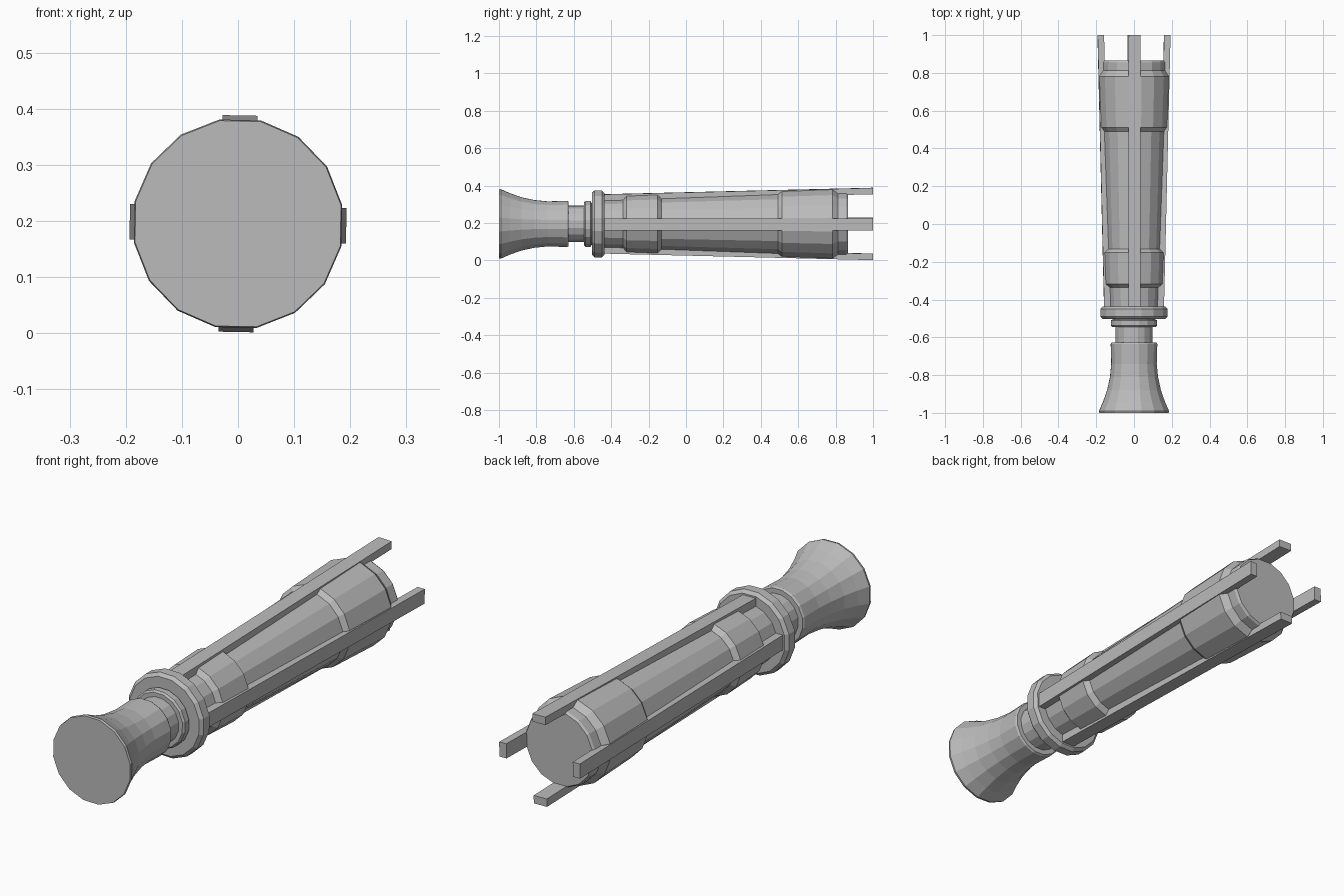
import bpy
import bmesh
from math import cos, sin, pi, radians
from mathutils import Matrix

SIDES = 16
AXIS_Z = 0.195
# Slight roll of the whole handle about its long axis
PLACE = Matrix.Translation((0, 0, AXIS_Z)) @ Matrix.Rotation(radians(1.1), 4, 'Y')

cube = bpy.data.objects.get("Cube")
if cube:
    bpy.data.objects.remove(cube, do_unlink=True)

grey = bpy.data.materials.new("plain grey")
grey.use_nodes = True
grey.diffuse_color = (0.5, 0.5, 0.5, 1)
grey.node_tree.nodes["Principled BSDF"].inputs["Base Color"].default_value = (0.5, 0.5, 0.5, 1)


def finish(name, bm):
    bmesh.ops.recalc_face_normals(bm, faces=bm.faces)
    bm.transform(PLACE)
    mesh = bpy.data.meshes.new(name)
    bm.to_mesh(mesh)
    bm.free()
    mesh.materials.append(grey)
    obj = bpy.data.objects.new(name, mesh)
    bpy.context.collection.objects.link(obj)
    return obj


def lathe(name, profile):
    """Capped, faceted turning along y from (y, flat-to-flat half width) pairs."""
    bm = bmesh.new()
    rings = []
    for y, flat in profile:
        r = flat / cos(pi / SIDES)
        angles = [(i + 0.5) * 2 * pi / SIDES for i in range(SIDES)]
        rings.append([bm.verts.new((r * cos(a), y, r * sin(a))) for a in angles])
    for a, b in zip(rings, rings[1:]):
        for i in range(SIDES):
            j = (i + 1) % SIDES
            bm.faces.new((a[i], a[j], b[j], b[i]))
    bm.faces.new(rings[0])
    bm.faces.new(rings[-1])
    return finish(name, bm)


def rib(name, turn):
    """Square bar that leans outward towards the back."""
    bm = bmesh.new()
    bmesh.ops.create_cube(bm, size=1)
    for v in bm.verts:
        back = v.co.y > 0
        outer = 0.193 if back else 0.158
        v.co.x *= 0.063
        v.co.z = outer if v.co.z > 0 else outer - 0.034
        v.co.y = 1.0 if back else -0.45
    bm.transform(Matrix.Rotation(turn, 4, 'Y'))
    return finish(name, bm)


# Flared front end
lathe("flared_pommel", [(-1.0, 0.183), (-0.99, 0.185), (-0.94, 0.163), (-0.88, 0.142),
                        (-0.81, 0.127), (-0.74, 0.12), (-0.635, 0.123), (-0.627, 0.118)])

# Narrow neck, stepped collar and wide guard ring
lathe("neck", [(-0.64, 0.097), (-0.53, 0.097)])
lathe("collar", [(-0.545, 0.115), (-0.537, 0.122), (-0.51, 0.122), (-0.505, 0.112), (-0.48, 0.112)])
lathe("guard_ring", [(-0.503, 0.165), (-0.49, 0.178), (-0.45, 0.178), (-0.437, 0.165)])

# Tapered grip with two raised sleeves
lathe("grip", [(-0.45, 0.126), (0.8, 0.168)])
lathe("front_sleeve", [(-0.337, 0.129), (-0.318, 0.15), (-0.152, 0.156), (-0.132, 0.137)])
lathe("back_sleeve", [(0.49, 0.157), (0.512, 0.174), (0.782, 0.184),
                      (0.812, 0.163), (0.855, 0.163), (0.865, 0.157)])

# Four long ribs
for label, quarter in (("top", 0), ("left", 1), ("bottom", 2), ("right", 3)):
    rib(label + "_rib", quarter * pi / 2)
